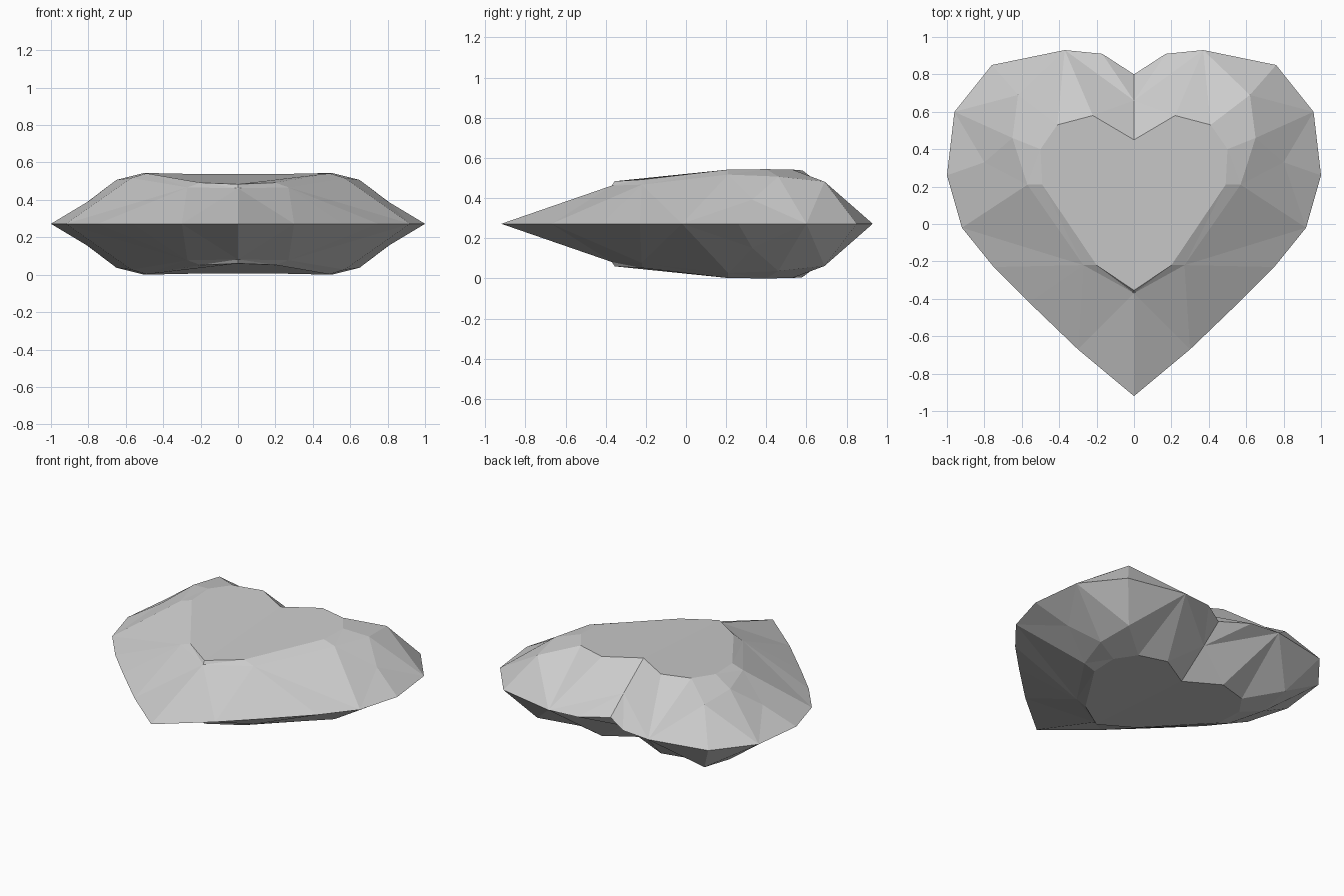
import bpy
import bmesh

if "Cube" in bpy.data.objects:
    bpy.data.objects.remove(bpy.data.objects["Cube"], do_unlink=True)

HALF = 0.272  # height of the girdle, half the stone's thickness

# Girdle outline from the back notch round to the front tip
girdle = dict(zip("abcdefghijk", [
    (0, .80), (.17, .91), (.37, .93), (.76, .85), (.96, .60), (1, .26),
    (.92, -.02), (.75, -.23), (.56, -.42), (.30, -.67), (0, -.92)]))
points = {name: (x, y, 0) for name, (x, y) in girdle.items()}

# Cleft, table outline and crown corners, as height above the girdle
points.update(zip("mnopqrstuvwxyz", [
    (0, .66, .11), (0, .45, .265), (.22, .58, .266), (.41, .53, .27),
    (.50, .40, HALF), (.49, .21, .27), (.20, -.22, .22), (0, -.355, .212),
    (.62, .69, .21), (.65, .46, .235), (.80, .33, .12), (.57, .21, .245),
    (.27, -.22, .195), (0, -.37, .19)]))

# Facets of one quarter: table, cleft, lobe, shoulder, flank, tip
facets = ("ntsrqpo amb mcb moc mno "
          "cop cpu cud due upqv uve vwe "
          "ewf fwg vqx qrx vxw xgw "
          "xyg ryx rsy gyh hyi iyj "
          "yzj zkj szy stz").split()

bm = bmesh.new()
verts = {name: bm.verts.new(co) for name, co in points.items()}
for facet in facets:
    bm.faces.new([verts[name] for name in facet])
mesh = bpy.data.meshes.new("heart_gem")
bm.to_mesh(mesh)
bm.free()

# Mirror left to right and top to bottom
gem = bpy.data.objects.new("heart_gem", mesh)
bpy.context.collection.objects.link(gem)
gem.location.z = HALF
mirror = gem.modifiers.new("mirror", 'MIRROR')
mirror.use_axis = (True, False, True)
mirror.use_clip = True
mirror.merge_threshold = 0.001

# Plain grey stone
grey = bpy.data.materials.new("grey_stone")
grey.use_nodes = True
colour = (0.6, 0.6, 0.6, 1)
grey.diffuse_color = colour
grey.node_tree.nodes["Principled BSDF"].inputs["Base Color"].default_value = colour
mesh.materials.append(grey)
